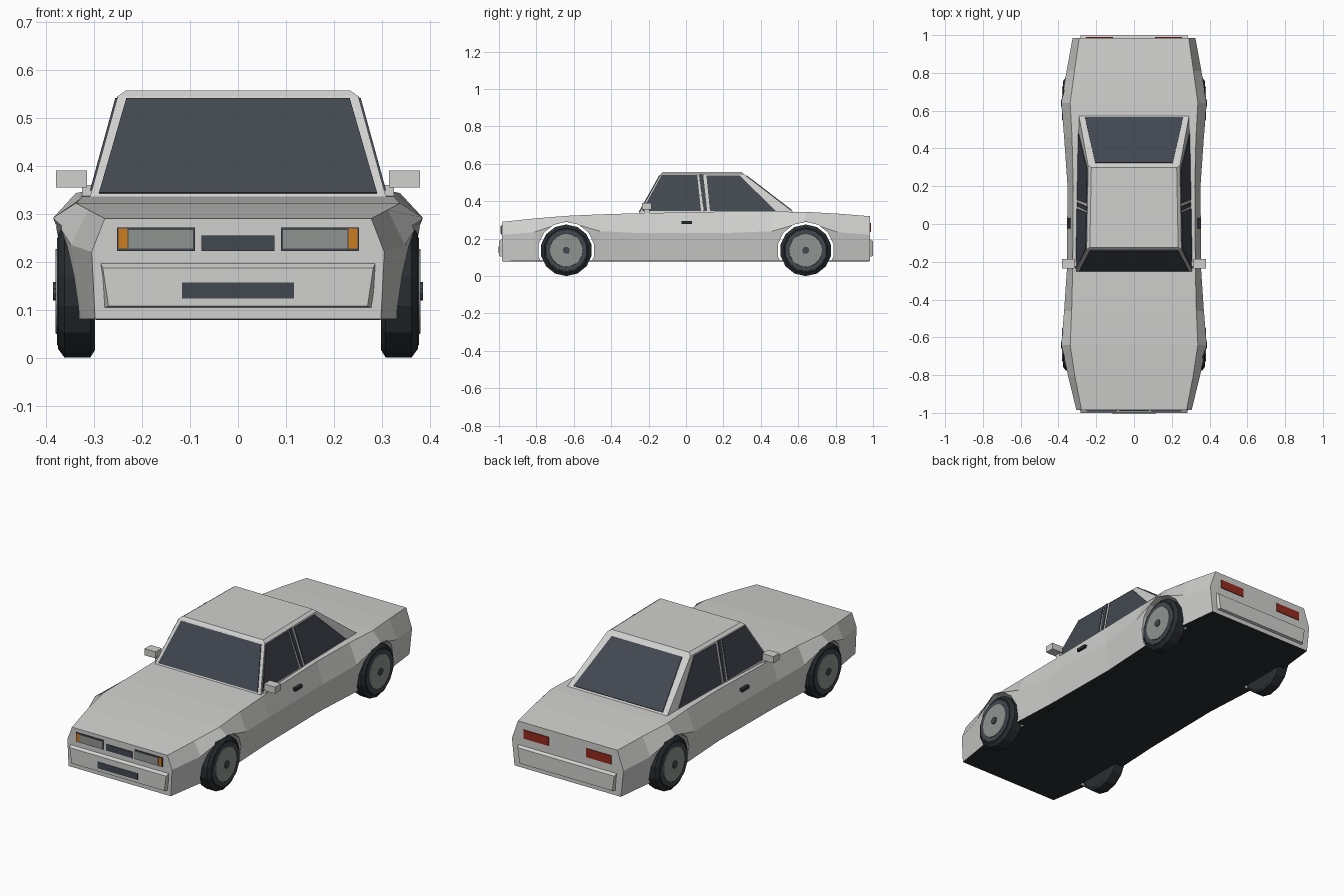
import bpy, bmesh, math
from mathutils import Vector

cube = bpy.data.objects.get("Cube")
if cube:
    bpy.data.objects.remove(cube, do_unlink=True)


def material(name, *rgb):
    m = bpy.data.materials.new(name)
    m.use_nodes = True
    m.diffuse_color = (*rgb, 1)
    m.node_tree.nodes["Principled BSDF"].inputs["Base Color"].default_value = (*rgb, 1)
    return m


PAINT = material("silver paint", 0.63, 0.63, 0.62)
GLASS = material("dark glass", 0.055, 0.063, 0.08)
BLACK = material("black rubber", 0.022, 0.027, 0.031)
GREY = material("lens and rim grey", 0.28, 0.30, 0.28)
AMBER = material("amber", 0.6, 0.2, 0.015)
RED = material("red", 0.3, 0.022, 0.014)


def build(name, bm, *mats):
    bmesh.ops.recalc_face_normals(bm, faces=bm.faces)
    me = bpy.data.meshes.new(name)
    bm.to_mesh(me)
    bm.free()
    for m in mats:
        me.materials.append(m)
    ob = bpy.data.objects.new(name, me)
    bpy.context.collection.objects.link(ob)
    return ob


def loft(name, rings, *mats):
    """Skin closed rings of equal length and cap both ends."""
    bm = bmesh.new()
    loops = [[bm.verts.new(p) for p in ring] for ring in rings]
    for a, b in zip(loops, loops[1:]):
        for i in range(len(a)):
            j = (i + 1) % len(a)
            bm.faces.new((a[i], a[j], b[j], b[i]))
    bm.faces.new(loops[0])
    bm.faces.new(loops[-1])
    return build(name, bm, *mats)


def panel(name, pts, mat):
    """Thin plate centred on a flat outline."""
    bm = bmesh.new()
    bm.faces.new([bm.verts.new(p) for p in pts])
    ob = build(name, bm, mat)
    mod = ob.modifiers.new("thickness", "SOLIDIFY")
    mod.thickness, mod.offset = 0.008, 0
    return ob


def rect(name, x0, x1, z0, z1, y, mat):
    return panel(name, [(x0, y, z0), (x1, y, z0), (x1, y, z1), (x0, y, z1)], mat)


def box(name, x, y, z, mat):
    return loft(name, [[(a, y[0], z[0]), (a, y[1], z[0]), (a, y[1], z[1]), (a, y[0], z[1])]
                       for a in x], mat)


def lathe(name, profile, y, z, sides, mat):
    """Turned part on an axis along x; profile holds (x, radius)."""
    return loft(name, [[(x, y + r * math.sin(math.tau * i / sides),
                         z + r * math.cos(math.tau * i / sides)) for i in range(sides)]
                       for x, r in profile], mat)


FLOOR = 0.08
AXLE, WHEEL_R = 0.64, 0.138

# Body: y, top z, top x, crease x, crease z, bottom x
stations = [
    (-0.985, 0.29, 0.278, 0.305, 0.22, 0.298),
    (-0.81, 0.308, 0.312, 0.348, 0.235, 0.325),
    (-AXLE, 0.322, 0.338, 0.385, 0.292, 0.355),
    (-0.46, 0.33, 0.33, 0.37, 0.24, 0.345),
    (-0.25, 0.336, 0.325, 0.356, 0.23, 0.335),
    (0.2, 0.345, 0.322, 0.352, 0.23, 0.33),
    (0.46, 0.345, 0.328, 0.37, 0.24, 0.345),
    (AXLE, 0.343, 0.338, 0.385, 0.292, 0.355),
    (0.81, 0.334, 0.315, 0.357, 0.235, 0.33),
    (0.985, 0.32, 0.29, 0.325, 0.22, 0.31),
]
rings = []
for y, zt, xt, xm, zm, xb in stations:
    half = [(xb, y, FLOOR), (xm, y, zm), (xt, y, zt)]
    rings.append(half + [(-x, b, z) for x, b, z in reversed(half)])
body = loft("body", rings, PAINT, BLACK)
for f in body.data.polygons:
    f.material_index = int(f.normal.z < -0.9)

# Wheel arches
for y in (-AXLE, AXLE):
    cutter = lathe("arch_cutter", [(-0.6, 0.152), (0.6, 0.152)], y, WHEEL_R, 14, PAINT)
    cutter.hide_render = True
    mod = body.modifiers.new("arch", "BOOLEAN")
    mod.operation, mod.solver, mod.object = "DIFFERENCE", "EXACT", cutter
    bpy.context.view_layer.objects.active = body
    bpy.ops.object.modifier_apply(modifier=mod.name)
    bpy.data.objects.remove(cutter, do_unlink=True)
box("underside", (-0.297, 0.297), (-0.98, 0.98), (FLOOR - 0.002, FLOOR + 0.004), BLACK)

# Cabin
BASE, EAVE, ROOF = 0.33, 0.545, 0.557


def flank(y, z):
    return 0.31 - 0.018 * (y + 0.255) - 0.265 * (z - BASE)


def front_y(z):
    return -0.255 + 0.12 * (z - BASE) / (EAVE - BASE)


def rear_y(z):
    return 0.59 - 0.28 * (z - BASE) / (EAVE - BASE)


def cabin_ring(z, inset=0.0):
    e = min(z, EAVE)
    f, r = front_y(e) + inset * 0.7, rear_y(e) - inset * 0.7
    xf, xr = flank(f, e) - inset, flank(r, e) - inset
    return [(-xf, f, z), (xf, f, z), (xr, r, z), (-xr, r, z)]


loft("cabin", [cabin_ring(BASE), cabin_ring(EAVE), cabin_ring(ROOF, 0.017)], PAINT)

# Windscreen and rear window
for name, edge, lo, hi, wl, wh in (
        ("windscreen", front_y, 0.342, 0.539, 0.29, 0.233),
        ("rear_window", rear_y, 0.35, 0.535, 0.26, 0.205)):
    panel(name, [(-wl, edge(lo), lo), (wl, edge(lo), lo),
                 (wh, edge(hi), hi), (-wh, edge(hi), hi)], GLASS)

# Side glass outlines in (y, z)
side_glass = {
    "front_window": [(-0.235, 0.348), (0.08, 0.348), (0.06, 0.54), (-0.13, 0.54)],
    "pillar_strip": [(0.095, 0.348), (0.113, 0.348), (0.092, 0.543), (0.069, 0.543)],
    "back_window": [(0.128, 0.348), (0.48, 0.348), (0.285, 0.538), (0.109, 0.538)],
}

for side, s in (("left", 1), ("right", -1)):
    for name, outline in side_glass.items():
        panel(f"{side}_{name}", [(s * flank(y, z), y, z) for y, z in outline], GLASS)

    # Mirror and door handle
    box(f"{side}_mirror", (s * 0.315, s * 0.38), (-0.235, -0.185), (0.355, 0.39), PAINT)
    box(f"{side}_mirror_stalk", (s * 0.295, s * 0.325), (-0.225, -0.195), (0.335, 0.36), PAINT)
    box(f"{side}_door_handle", (s * 0.325, s * 0.354), (-0.025, 0.033), (0.279, 0.294), BLACK)

    # Lamps
    rect(f"{side}_lamp_frame", s * 0.09, s * 0.252, 0.222, 0.271, -0.985, GLASS)
    rect(f"{side}_headlight", s * 0.094, s * 0.228, 0.227, 0.266, -0.988, GREY)
    rect(f"{side}_indicator", s * 0.23, s * 0.249, 0.227, 0.269, -0.988, AMBER)
    rect(f"{side}_tail_light", s * 0.11, s * 0.255, 0.237, 0.283, 0.985, RED)

    # Wheels
    for end, y in (("front", -AXLE), ("rear", AXLE)):
        parts = (
            ("tyre", [(0.298, 0.122), (0.308, WHEEL_R), (0.362, WHEEL_R), (0.375, 0.12)], 14, BLACK),
            ("sidewall", [(0.37, 0.116), (0.377, 0.112)], 14, GLASS),
            ("rim", [(0.37, 0.09), (0.381, 0.088)], 20, GREY),
            ("hub", [(0.37, 0.02), (0.386, 0.019)], 10, GLASS),
        )
        for part, profile, sides, mat in parts:
            lathe(f"{end}_{side}_{part}", [(s * x, r) for x, r in profile],
                  y, WHEEL_R, sides, mat)

# Bumpers
for end, s in (("front", -1), ("rear", 1)):
    loft(f"{end}_bumper", [
        [(-w, s * y, lo), (w, s * y, lo), (t, s * y, hi), (-t, s * y, hi)]
        for y, w, t, lo, hi in ((0.975, 0.283, 0.289, 0.102, 0.202),
                                (1.0, 0.27, 0.282, 0.107, 0.187))], PAINT)

# Grille and number plate recess
rect("grille", -0.076, 0.076, 0.222, 0.255, -0.985, GLASS)
rect("lower_intake", -0.117, 0.117, 0.123, 0.157, -0.998, GLASS)
